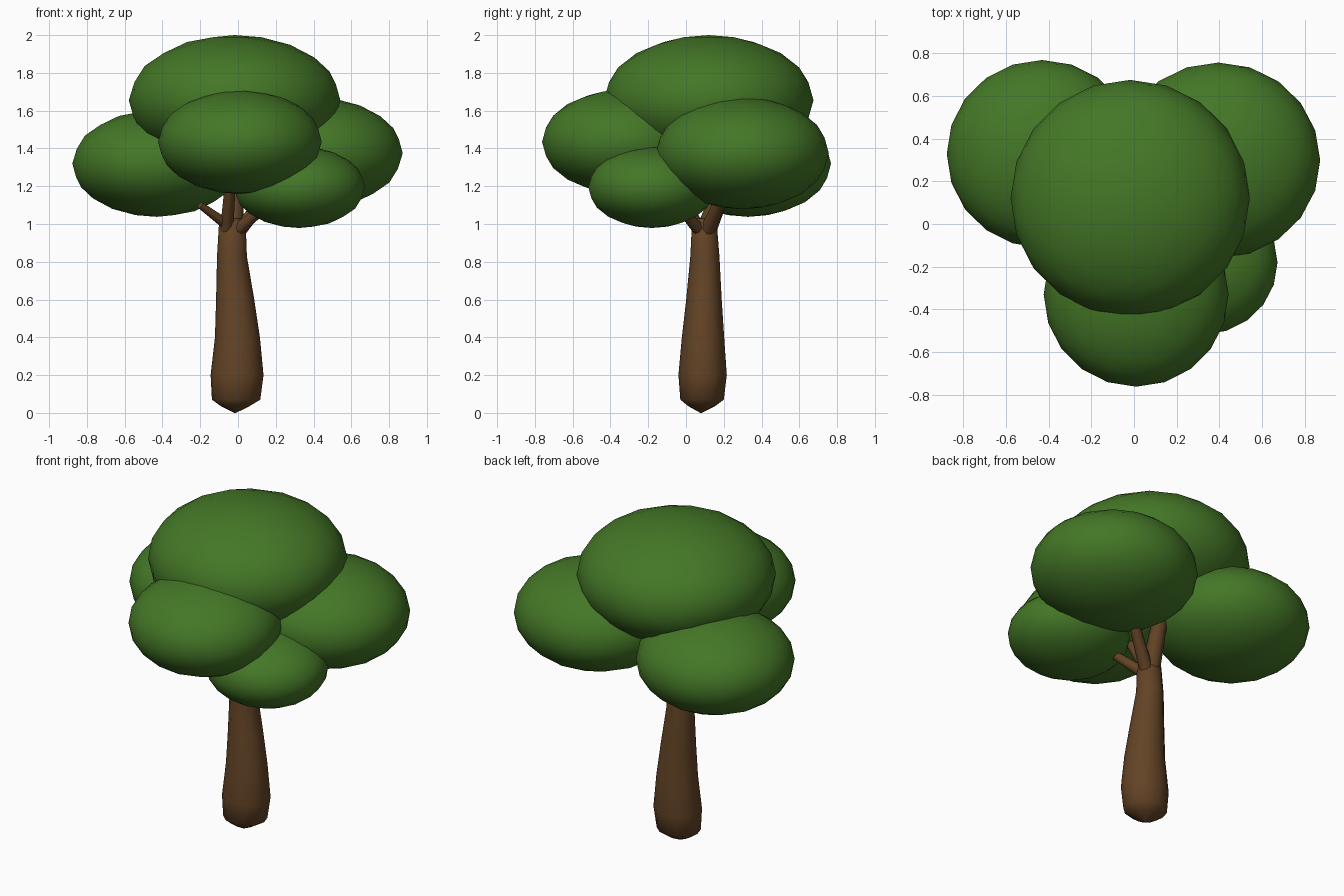
import bpy, bmesh, math
from mathutils import Vector

cube = bpy.data.objects.get("Cube")
if cube:
    bpy.data.objects.remove(cube, do_unlink=True)


def material(name, rgb):
    mat = bpy.data.materials.new(name)
    mat.use_nodes = True
    mat.diffuse_color = (*rgb, 1)
    mat.node_tree.nodes["Principled BSDF"].inputs["Base Color"].default_value = (*rgb, 1)
    return mat


BARK = material("bark brown", (0.125, 0.057, 0.019))
LEAF = material("leaf green", (0.058, 0.185, 0.02))


def add_object(name, bm, mat):
    bmesh.ops.recalc_face_normals(bm, faces=bm.faces)
    for face in bm.faces:
        face.smooth = True
    mesh = bpy.data.meshes.new(name)
    bm.to_mesh(mesh)
    bm.free()
    mesh.materials.append(mat)
    obj = bpy.data.objects.new(name, mesh)
    bpy.context.collection.objects.link(obj)
    return obj


def loft(name, rings, sides, mat):
    """Skin a tube through (centre, radius x, radius y, tilt axis) rings."""
    bm = bmesh.new()
    loops = []
    for centre, rx, ry, axis in rings:
        turn = Vector((0, 0, 1)).rotation_difference(axis)
        angles = [math.tau * i / sides for i in range(sides)]
        loops.append([bm.verts.new(Vector(centre) + turn @ Vector(
            (rx * math.cos(a), ry * math.sin(a), 0))) for a in angles])
    for low, high in zip(loops, loops[1:]):
        for i in range(sides):
            j = (i + 1) % sides
            bm.faces.new((low[i], low[j], high[j], high[i]))
    bm.faces.new(loops[0])
    bm.faces.new(loops[-1])
    return add_object(name, bm, mat)


# Trunk: pointed foot, swollen base, leaning taper (z, x, y, rx, ry)
UP = Vector((0, 0, 1))
profile = [
    (0.0, -0.015, 0.08, 0.004, 0.004),
    (0.035, -0.015, 0.083, 0.075, 0.07),
    (0.07, -0.01, 0.085, 0.128, 0.115),
    (0.2, -0.005, 0.088, 0.14, 0.128),
    (0.4, -0.003, 0.09, 0.119, 0.112),
    (0.6, -0.015, 0.095, 0.101, 0.094),
    (0.83, -0.032, 0.1, 0.079, 0.077),
    (1.0, -0.03, 0.097, 0.071, 0.066),
    (1.03, -0.03, 0.097, 0.045, 0.045),
]
loft("trunk", [((x, y, z), rx, ry, UP) for z, x, y, rx, ry in profile], 12, BARK)

# Branches: tapering limbs from the trunk top into the foliage
branches = {
    "rear_branch": ((-0.03, 0.1, 0.95), (0.0, 0.26, 1.35), 0.055, 0.04),
    "front_branch": ((-0.06, 0.07, 0.97), (-0.03, -0.14, 1.35), 0.035, 0.025),
    "left_branch": ((0.0, 0.11, 0.96), (0.24, 0.24, 1.25), 0.04, 0.025),
    "low_left_branch": ((0.0, 0.07, 0.97), (0.2, -0.08, 1.14), 0.035, 0.02),
    "right_twig": ((-0.05, 0.08, 0.99), (-0.2, -0.03, 1.1), 0.03, 0.019),
}
for name, (start, end, r0, r1) in branches.items():
    axis = (Vector(end) - Vector(start)).normalized()
    loft(name, [(start, r0, r0, axis), (end, r1, r1, axis)], 8, BARK)

# Foliage: flattened round clumps (centre, radii)
clumps = {
    "top_foliage": ((-0.018, 0.12, 1.655), (0.56, 0.555, 0.345)),
    "front_foliage": ((0.01, -0.33, 1.435), (0.433, 0.432, 0.276)),
    "right_foliage": ((-0.43, 0.328, 1.32), (0.447, 0.44, 0.282)),
    "left_foliage": ((0.395, 0.298, 1.375), (0.477, 0.458, 0.297)),
    "low_left_foliage": ((0.325, -0.18, 1.195), (0.347, 0.337, 0.216)),
}
for name, (centre, radii) in clumps.items():
    bm = bmesh.new()
    bmesh.ops.create_icosphere(bm, subdivisions=3, radius=1)
    bmesh.ops.scale(bm, vec=radii, verts=bm.verts)
    bmesh.ops.translate(bm, vec=centre, verts=bm.verts)
    add_object(name, bm, LEAF)

# Smooth shading that keeps the sharp branch tips
for obj in bpy.context.collection.objects:
    if obj.type == 'MESH' and obj.name.endswith(("branch", "twig")):
        for face in obj.data.polygons:
            face.use_smooth = len(face.vertices) == 4
